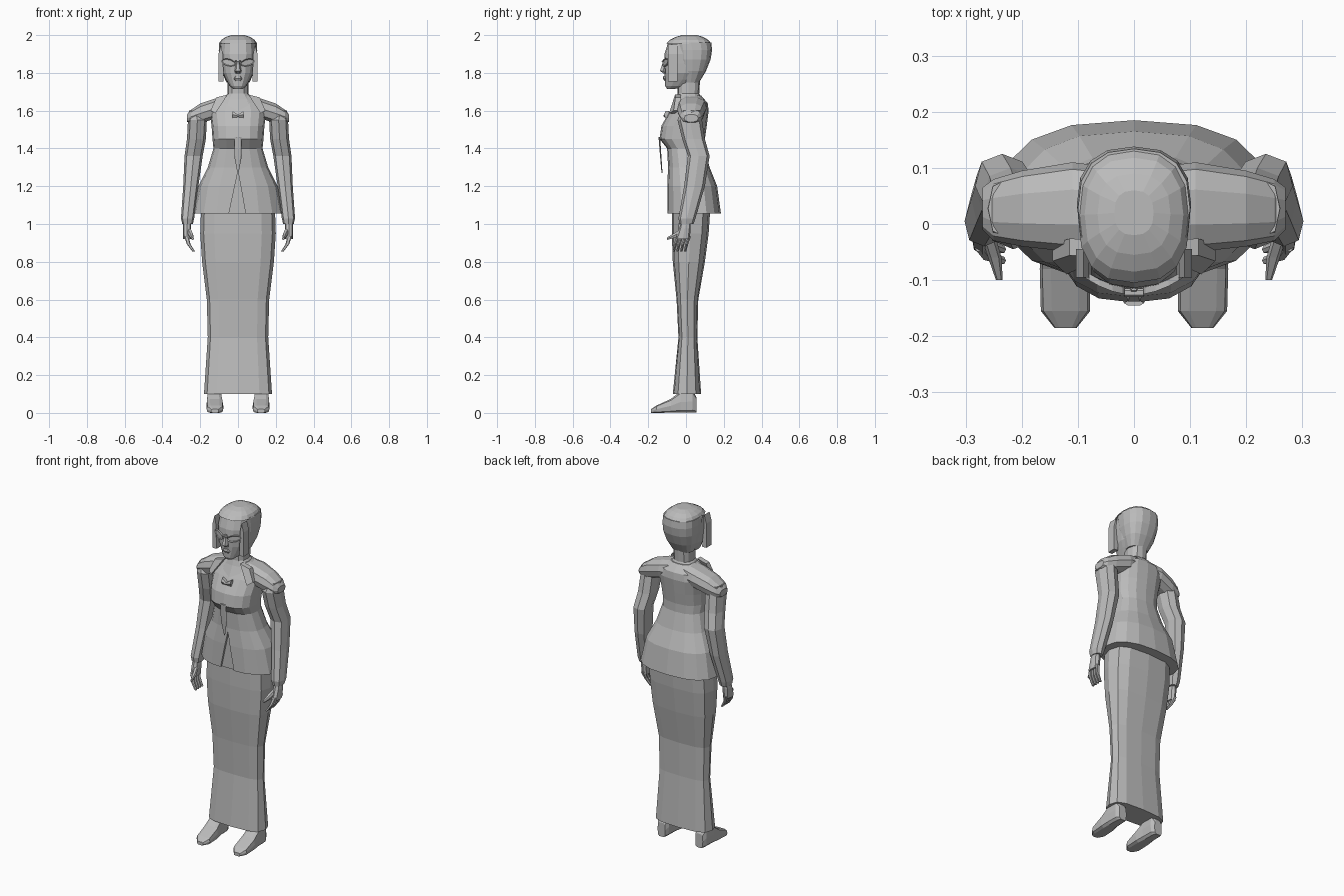
import bpy, bmesh, math
from mathutils import Vector

cube = bpy.data.objects.get("Cube")
if cube:
    bpy.data.objects.remove(cube, do_unlink=True)

grey = bpy.data.materials.new("plain_grey")
grey.use_nodes = True
colour = (.5, .5, .5, 1)
grey.diffuse_color = colour
grey.node_tree.nodes["Principled BSDF"].inputs["Base Color"].default_value = colour


def finish(name, bm, mirror):
    """Turn a bmesh into a named, flat-shaded object."""
    bmesh.ops.recalc_face_normals(bm, faces=bm.faces)
    mesh = bpy.data.meshes.new(name)
    bm.to_mesh(mesh)
    bm.free()
    mesh.materials.append(grey)
    obj = bpy.data.objects.new(name, mesh)
    bpy.context.collection.objects.link(obj)
    if mirror:
        obj.modifiers.new("mirror", 'MIRROR').use_mirror_merge = False
    return obj


# Cross-sections: a centre and two half axes
def level(z, wide, front, back, x=0):
    return (Vector((x, (front + back) / 2, z)), Vector((wide, 0, 0)),
            Vector((0, (back - front) / 2, 0)))


def sideways(x, front, back, low, high):
    return (Vector((x, (front + back) / 2, (low + high) / 2)),
            Vector((0, (back - front) / 2, 0)), Vector((0, 0, (high - low) / 2)))


def forward(y, x, wide, low, high):
    return (Vector((x, y, (low + high) / 2)), Vector((wide, 0, 0)),
            Vector((0, 0, (high - low) / 2)))


def loft(name, *rings, sides=12, power=2.5, mirror=False):
    """Skin rounded cross-sections into a closed solid."""
    bm = bmesh.new()
    loops = []
    for centre, across, up in rings:
        loop = []
        for i in range(sides):
            angle = math.tau * i / sides
            c, s = math.cos(angle), math.sin(angle)
            u = math.copysign(abs(c) ** (2 / power), c)
            v = math.copysign(abs(s) ** (2 / power), s)
            loop.append(bm.verts.new(centre + across * u + up * v))
        loops.append(loop)
    for lower, upper in zip(loops, loops[1:]):
        for i in range(sides):
            j = (i + 1) % sides
            bm.faces.new((lower[i], lower[j], upper[j], upper[i]))
    bm.faces.new(loops[0])
    bm.faces.new(loops[-1])
    return finish(name, bm, mirror)


def plate(name, outline, depth, mirror=False, inset=0):
    """Panel thickened backwards, with an optional sunken middle."""
    bm = bmesh.new()
    face = bm.faces.new([bm.verts.new(p) for p in outline])
    extruded = bmesh.ops.extrude_face_region(bm, geom=[face])["geom"]
    moved = [g for g in extruded if isinstance(g, bmesh.types.BMVert)]
    bmesh.ops.translate(bm, verts=moved, vec=(0, depth, 0))
    if inset:
        bmesh.ops.inset_region(bm, faces=[face], thickness=inset)
        bmesh.ops.translate(bm, verts=face.verts, vec=(0, depth / 3, 0))
    return finish(name, bm, mirror)


# Long skirt
loft("skirt",
     level(z=.1, wide=.18, front=-.07, back=.08),
     level(z=.4, wide=.16, front=-.04, back=.06),
     level(z=.6, wide=.165, front=-.05, back=.065),
     level(z=.8, wide=.19, front=-.07, back=.1),
     level(z=.95, wide=.2, front=-.075, back=.12),
     level(z=1.1, wide=.195, front=-.075, back=.13), power=3)

# Fitted jacket with flared hem and bust
jacket = loft("jacket",
              level(z=1.055, wide=.24, front=-.1, back=.185),
              level(z=1.2, wide=.21, front=-.1, back=.165),
              level(z=1.3, wide=.16, front=-.095, back=.125),
              level(z=1.4, wide=.13, front=-.1, back=.1),
              level(z=1.45, wide=.135, front=-.14, back=.1),
              level(z=1.52, wide=.14, front=-.13, back=.11),
              level(z=1.6, wide=.15, front=-.085, back=.12),
              level(z=1.64, wide=.13, front=-.06, back=.115),
              level(z=1.68, wide=.07, front=-.045, back=.08), sides=16)

# Open notch at the jacket front
cutter = plate("notch_cutter", [(-.06, -.3, 1), (.05, -.3, 1), (0, -.3, 1.28)], depth=.215)
cutter.hide_render = True
notch = jacket.modifiers.new("notch", 'BOOLEAN')
notch.operation, notch.object, notch.solver = 'DIFFERENCE', cutter, 'EXACT'
bpy.context.view_layer.objects.active = jacket
bpy.ops.object.modifier_apply(modifier=notch.name)
bpy.data.objects.remove(cutter, do_unlink=True)

# Padded shoulders
loft("shoulder",
     sideways(x=.03, front=-.045, back=.1, low=1.57, high=1.685),
     sideways(x=.11, front=-.05, back=.11, low=1.56, high=1.67),
     sideways(x=.2, front=-.04, back=.095, low=1.53, high=1.64),
     sideways(x=.25, front=-.03, back=.08, low=1.53, high=1.605),
     sideways(x=.27, front=-.01, back=.065, low=1.54, high=1.58), sides=10, mirror=True)

# Bent sleeves with narrow cuffs
loft("sleeve",
     level(x=.225, z=1.6, wide=.035, front=-.025, back=.08),
     level(x=.215, z=1.55, wide=.05, front=-.045, back=.085),
     level(x=.22, z=1.45, wide=.05, front=-.02, back=.1),
     level(x=.235, z=1.36, wide=.048, front=.01, back=.125),
     level(x=.25, z=1.2, wide=.04, front=-.01, back=.1),
     level(x=.267, z=1.03, wide=.035, front=-.04, back=.05),
     level(x=.267, z=1, wide=.028, front=-.035, back=.04), sides=8, mirror=True)

# Hands: palm, curled fingers, thumb
loft("palm",
     level(x=.27, z=1.02, wide=.02, front=-.025, back=.025),
     level(x=.27, z=.98, wide=.022, front=-.035, back=.025),
     level(x=.27, z=.92, wide=.02, front=-.055, back=.02), sides=8, mirror=True)
for i, finger in enumerate(("index", "middle", "ring", "little")):
    y = .02 * i - .05
    loft(finger + "_finger",
         level(x=.273, z=.935, wide=.012, front=y, back=y + .018),
         level(x=.262, z=.895, wide=.01, front=y - .015, back=y + .003),
         level(x=.235, z=.855, wide=.007, front=y - .022, back=y - .008), sides=6, mirror=True)
loft("thumb",
     forward(y=-.015, x=.262, wide=.013, low=.95, high=.985),
     forward(y=-.06, x=.248, wide=.012, low=.925, high=.955),
     forward(y=-.1, x=.24, wide=.006, low=.915, high=.93), sides=6, mirror=True)

# Shoes
loft("shoe",
     forward(y=.055, x=.125, wide=.025, low=0, high=.085),
     forward(y=.035, x=.125, wide=.037, low=0, high=.12),
     forward(y=-.03, x=.125, wide=.04, low=0, high=.115),
     forward(y=-.08, x=.123, wide=.045, low=0, high=.075),
     forward(y=-.155, x=.122, wide=.044, low=0, high=.04),
     forward(y=-.185, x=.122, wide=.02, low=0, high=.02), sides=10, power=4, mirror=True)

# Neck flaring into the neckline
loft("neck",
     level(z=1.6, wide=.11, front=-.085, back=.09),
     level(z=1.66, wide=.085, front=-.055, back=.085),
     level(z=1.69, wide=.055, front=-.045, back=.07),
     level(z=1.77, wide=.055, front=-.045, back=.075))

# Face and skull
loft("head",
     level(z=1.715, wide=.024, front=-.1, back=-.06),
     level(z=1.73, wide=.044, front=-.11, back=.02),
     level(z=1.765, wide=.065, front=-.112, back=.075),
     level(z=1.8, wide=.083, front=-.114, back=.1),
     level(z=1.85, wide=.09, front=-.116, back=.12),
     level(z=1.9, wide=.095, front=-.114, back=.13),
     level(z=1.96, wide=.09, front=-.095, back=.125), sides=16)

# Smooth hair: crown, back, straight locks beside the face
loft("hair_crown",
     level(z=1.955, wide=.1, front=-.105, back=.134),
     level(z=1.975, wide=.088, front=-.085, back=.118),
     level(z=1.99, wide=.065, front=-.055, back=.09),
     level(z=2, wide=.035, front=-.02, back=.06), sides=16)
loft("hair_back",
     level(z=1.75, wide=.062, front=-.02, back=.07),
     level(z=1.81, wide=.087, front=-.04, back=.106),
     level(z=1.87, wide=.1, front=-.06, back=.13),
     level(z=1.92, wide=.102, front=-.07, back=.138),
     level(z=1.96, wide=.1, front=-.08, back=.134), sides=16)
plate("side_lock", [(x, -.095, z) for x, z in
                    ((.076, 1.755), (.103, 1.755), (.103, 1.9), (.09, 1.95), (.08, 1.9))],
      depth=.05, mirror=True)

# Nose and lips
loft("nose",
     level(z=1.797, wide=.014, front=-.12, back=-.1),
     level(z=1.81, wide=.018, front=-.14, back=-.1),
     level(z=1.87, wide=.007, front=-.12, back=-.1), sides=6)
loft("lips",
     level(z=1.757, wide=.014, front=-.114, back=-.1),
     level(z=1.77, wide=.026, front=-.122, back=-.08),
     level(z=1.784, wide=.012, front=-.12, back=-.1), sides=8)

# Upswept spectacles that wrap round the face
lens = []
for i in range(10):
    angle = math.tau * i / 10
    x = .05 + .037 * math.cos(angle)
    lens.append((x, 4 * x * x - .126, 1.845 + .2 * x + .02 * math.sin(angle)))
plate("spectacle_lens", lens, depth=.012, mirror=True, inset=.005)
loft("spectacle_bridge",
     sideways(x=-.017, front=-.13, back=-.115, low=1.857, high=1.865),
     sideways(x=.017, front=-.13, back=-.115, low=1.857, high=1.865), sides=6)

# Collar lapels, bow and hanging tie ends
plate("lapel", [(.055, -.058, 1.685), (.115, -.056, 1.67), (.145, -.066, 1.6), (.12, -.09, 1.585)],
      depth=.03, mirror=True)
loft("bow_loop",
     sideways(x=0, front=-.12, back=-.09, low=1.565, high=1.58),
     sideways(x=.03, front=-.115, back=-.085, low=1.56, high=1.6), sides=6, mirror=True)
loft("tie_ends",
     level(z=1.46, wide=.018, front=-.146, back=-.136),
     level(z=1.36, wide=.02, front=-.138, back=-.13),
     level(z=1.27, wide=.003, front=-.13, back=-.124), sides=6)
